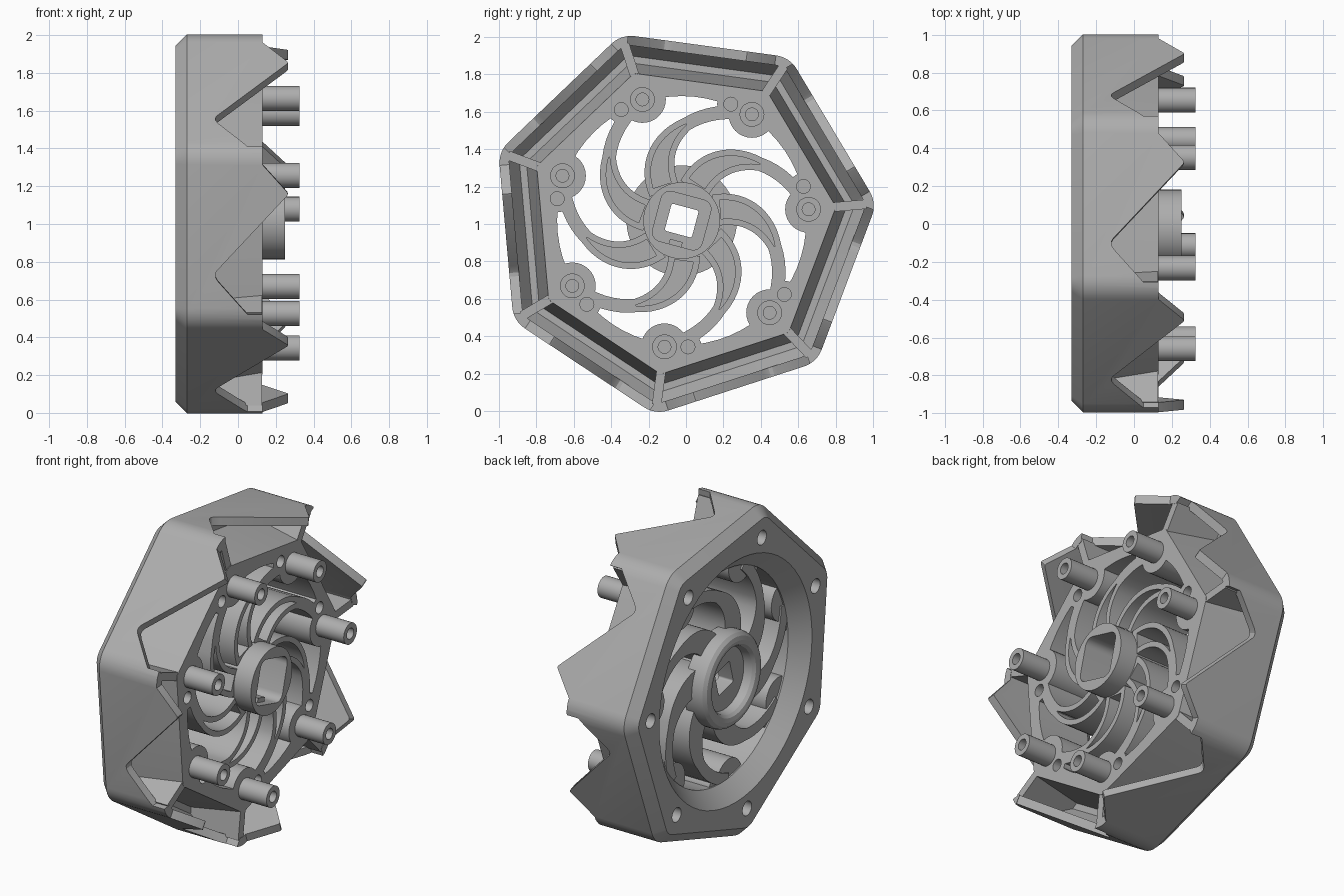
import bpy, bmesh
from math import pi, sin, cos, radians
from mathutils import Vector

if "Cube" in bpy.data.objects:
    bpy.data.objects.remove(bpy.data.objects["Cube"])

N = 7
STEP = 2 * pi / N
CORNERS = [radians(5.1) + k * STEP for k in range(N)]
CENTRE = Vector((0, -0.023, 1.018))   # wheel axis runs along x
FRONT = 0.13                          # front plane of the core

grey = bpy.data.materials.new("plain grey")
grey.use_nodes = True
grey.diffuse_color = (0.42, 0.42, 0.42, 1)
grey.node_tree.nodes["Principled BSDF"].inputs["Base Color"].default_value = (0.42, 0.42, 0.42, 1)


def pt(x, r, s=0.0, a=0.0):
    """Point at depth x, radial distance r and sideways offset s, turned by a."""
    return Vector((x, r * cos(a) - s * sin(a), r * sin(a) + s * cos(a)))


def solid(name, rings):
    """Closed solid skinned through rings of points."""
    bm = bmesh.new()
    loops = [[bm.verts.new(p + CENTRE) for p in ring] for ring in rings]
    n = len(loops[0])
    for lo, hi in zip(loops, loops[1:]):
        for i in range(n):
            j = (i + 1) % n
            bm.faces.new((lo[i], lo[j], hi[j], hi[i]))
    bm.faces.new(loops[0][::-1])
    bm.faces.new(loops[-1])
    bmesh.ops.recalc_face_normals(bm, faces=bm.faces)
    mesh = bpy.data.meshes.new(name)
    bm.to_mesh(mesh)
    bm.free()
    mesh.materials.append(grey)
    ob = bpy.data.objects.new(name, mesh)
    bpy.context.collection.objects.link(ob)
    return ob


def lathe(name, profile, r=0.0, a=0.0, sides=32):
    """Turned part from (x, radius) pairs, its axis at polar position r, a."""
    c = pt(0, r, 0, a)
    return solid(name, [[c + pt(x, rad, 0, 2 * pi * i / sides) for i in range(sides)]
                        for x, rad in profile])


def rounded(x, apothem, fillet, sides=N, turn=CORNERS[0], seg=6):
    """Ring of a regular polygon with rounded corners."""
    half = pi / sides
    ring = []
    for k in range(sides):
        a = turn + 2 * half * k
        c = pt(x, (apothem - fillet) / cos(half), 0, a)
        for i in range(seg + 1):
            ring.append(c + pt(0, fillet, 0, a - half + 2 * half * i / seg))
    return ring


def cut(ob, tool):
    """Subtract the tool and discard it."""
    mod = ob.modifiers.new("cut", "BOOLEAN")
    mod.operation, mod.object, mod.solver = "DIFFERENCE", tool, "EXACT"
    bpy.context.view_layer.objects.active = ob
    bpy.ops.object.modifier_apply(modifier=mod.name)
    bpy.data.objects.remove(tool)


def smooth(ob):
    bpy.ops.object.select_all(action="DESELECT")
    ob.select_set(True)
    bpy.context.view_layer.objects.active = ob
    bpy.ops.object.shade_smooth_by_angle(angle=radians(28))


# Outer rim: chamfered heptagon, hollowed from the front, with a flared opening
rim = solid("outer_rim", [rounded(-0.33, 0.882, 0.09), rounded(-0.27, 0.942, 0.15),
                          rounded(0.265, 0.942, 0.15)])
cut(rim, solid("hollow", [rounded(-0.21, 0.835, 0.04), rounded(-0.125, 0.89, 0.095),
                          rounded(0.4, 0.89, 0.095)]))
cut(rim, lathe("opening", [(-0.34, 0.77), (-0.23, 0.665), (0.4, 0.665)], sides=64))

# Tooth and notch cut into every side wall, bolt hole behind every corner
TOOTH = [(-0.45, 0.13), (-0.38, 0.13), (-0.235, 0.26), (-0.225, 0.264), (-0.215, 0.26),
         (0.16, -0.09), (0.18, -0.109), (0.197, -0.119), (0.217, -0.119), (0.24, -0.106),
         (0.415, 0.05), (0.415, 0.13), (0.45, 0.13), (0.45, 0.4), (-0.45, 0.4)]
for a in CORNERS:
    cut(rim, solid("notch", [[pt(x, r, s, a + STEP / 2) for s, x in TOOTH] for r in (0.87, 1.2)]))
    cut(rim, lathe("bolt_hole", [(-0.4, 0.045), (-0.235, 0.045)], 0.85, a, 24))
smooth(rim)


# Small front holes, drilled through every part they touch
def drill(ob, a):
    cut(ob, lathe("small_hole", [(-0.05, 0.037), (0.4, 0.037)], 0.675, a + radians(10.6), 20))


# Core: tapered heptagon around the opening
core = solid("core", [rounded(-0.225, 0.8, 0.04), rounded(FRONT, 0.745, 0.04)])
cut(core, lathe("opening", [(-0.4, 0.665), (0.4, 0.665)], sides=64))
for a in CORNERS:
    drill(core, a)
smooth(core)


# Curved arms sweep from the hub out to the bosses
def blade(name, r0, r1, width, x0, x1, a, steps=22):
    left, right = [], []

    def path(r):
        d = r - 0.2
        return pt(0, r, 0, a + radians(63 - 46 * d - 179 * d * d))
    for i in range(steps + 1):
        r = r0 + (r1 - r0) * i / steps
        t = (path(r + 0.002) - path(r - 0.002)).normalized()
        side = Vector((0, -t.z, t.y)) * width(r)
        left.append(path(r) + side)
        right.append(path(r) - side)
    ring = left + right[::-1]
    return solid(name, [[p + Vector((x, 0, 0)) for p in ring] for x in (x0, x1)])


def slot_width(r):
    u = min(max((r - 0.215) / 0.3, 0), 1)
    return 0.048 * (1 - u ** 2) + 0.002


def arm_width(r):
    return slot_width(r) + 0.034


for k, a in enumerate(CORNERS):
    arm = blade(f"arm_{k + 1}", 0.185, 0.67, arm_width, -0.23, FRONT, a)
    cut(arm, blade("slot", 0.215, 0.515, slot_width, -0.16, 0.4, a))
    boss = lathe(f"boss_{k + 1}", [(-0.22, 0.125), (FRONT, 0.125)], 0.68, a)
    small = lathe(f"small_boss_{k + 1}", [(-0.22, 0.073), (FRONT, 0.073)],
                  0.675, a + radians(10.6))
    for part in (arm, boss, small):
        drill(part, a)
        smooth(part)

# Hub: rolled back flange, rounded square socket and square through hole
hub = lathe("hub", [(-0.25, 0.195), (-0.3, 0.205), (-0.318, 0.22), (-0.325, 0.245),
                    (-0.318, 0.27), (-0.3, 0.288), (-0.275, 0.295), (-0.18, 0.295),
                    (-0.18, 0.205), (0.25, 0.205)], sides=48)
TILT = radians(45 - 15)
cut(hub, solid("socket", [rounded(x, 0.137, 0.05, 4, TILT) for x in (-0.15, 0.4)]))
cut(hub, solid("square_hole", [rounded(x, 0.075, 0.012, 4, TILT) for x in (-0.4, 0.4)]))
smooth(hub)

# Small key inside the socket
down = radians(-105)
solid("socket_key", [[pt(x, r, s, down) for r, s in
                      ((0.11, -0.035), (0.15, -0.035), (0.15, 0.035), (0.11, 0.035))]
                     for x in (-0.16, 0.2)])

# Corner ribs and hollow standoffs
for k, a in enumerate(CORNERS):
    solid(f"corner_rib_{k + 1}", [[pt(x, r, s, a) for r, s in
                                   ((0.78, -0.025), (0.99, -0.025), (0.99, 0.025), (0.78, 0.025))]
                                  for x in (-0.22, FRONT - 0.002)])
    smooth(lathe(f"standoff_{k + 1}", [(0.1, 0.066), (0.325, 0.066), (0.325, 0.034),
                                       (0.18, 0.034)], 0.68, a, 28))
